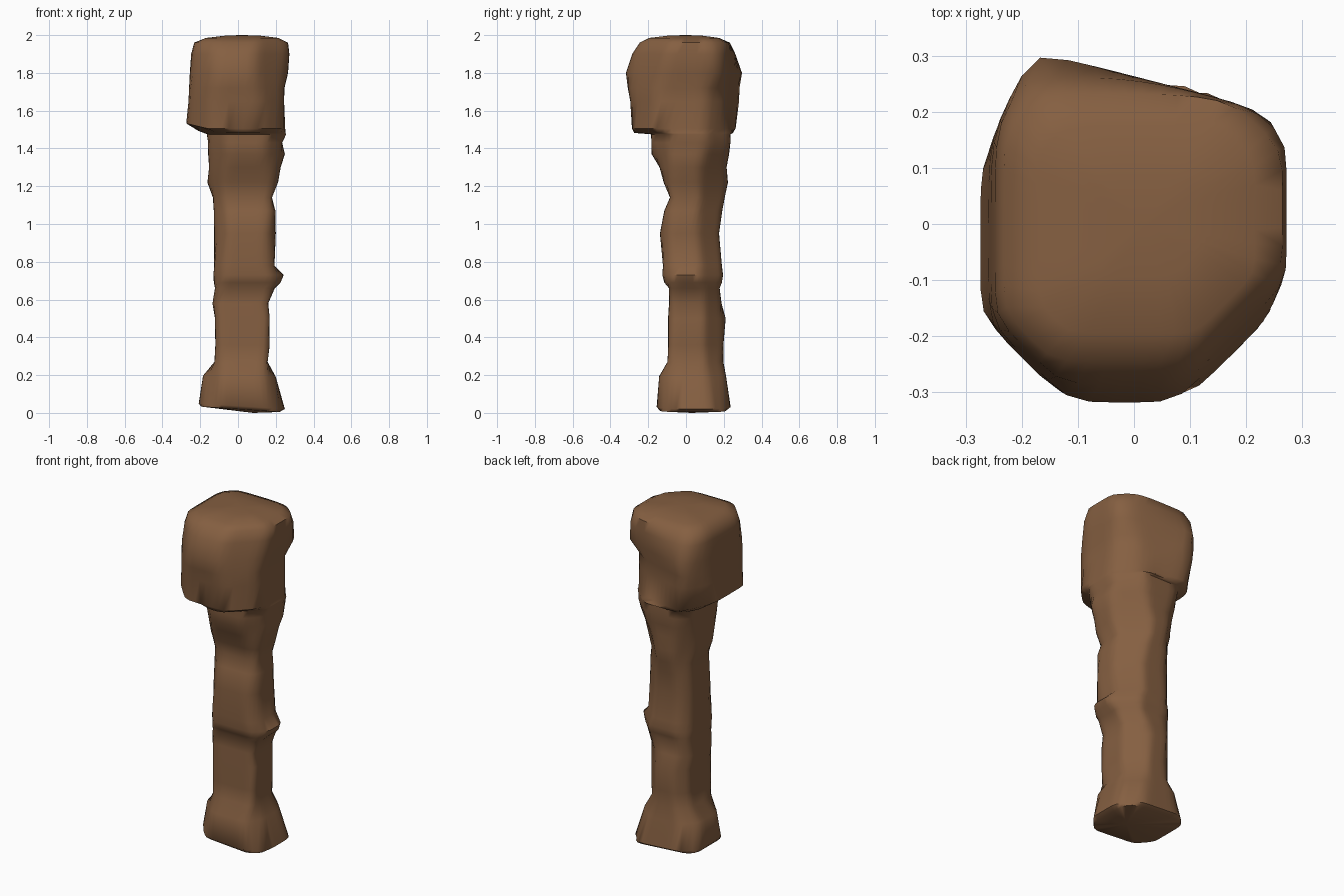
import bpy, bmesh, math

# Silhouette profile: z, left x, right x, front y, back y
RINGS = [
    (0.004, -.195, .220, -.138, .210), (0.022, -.208, .248, -.155, .235),
    (0.19, -.185, .200, -.142, .212), (0.27, -.125, .157, -.098, .198),
    (0.36, -.120, .168, -.094, .198), (0.50, -.122, .168, -.095, .210),
    (0.58, -.135, .160, -.090, .188), (0.66, -.122, .195, -.090, .178),
    (0.69, -.128, .225, -.115, .190), (0.73, -.130, .242, -.125, .196),
    (0.78, -.126, .193, -.122, .190), (0.95, -.126, .200, -.138, .175),
    (1.07, -.128, .198, -.115, .192), (1.14, -.133, .180, -.085, .205),
    (1.22, -.162, .212, -.118, .222), (1.30, -.153, .226, -.140, .215),
    (1.37, -.158, .248, -.182, .228), (1.43, -.158, .234, -.183, .235),
    (1.475, -.165, .255, -.185, .235), (1.482, -.210, .252, -.274, .248),
    (1.505, -.274, .250, -.286, .270), (1.65, -.262, .244, -.295, .325),
    (1.72, -.259, .246, -.308, .325), (1.80, -.255, .265, -.318, .315),
    (1.90, -.248, .272, -.285, .262), (1.96, -.232, .265, -.245, .232),
    (1.985, -.170, .215, -.195, .175), (1.998, -.060, .110, -.090, .080),
]
# Diagonal reach: z, front-left, back-right, front-right, back-left
CORNERS = [
    (0.0, .180, .275, .215, .260), (0.15, .165, .240, .205, .245),
    (0.27, .135, .185, .175, .185), (0.60, .135, .185, .175, .185),
    (0.72, .140, .220, .210, .190), (0.80, .138, .190, .195, .180),
    (1.14, .118, .180, .195, .185), (1.28, .150, .205, .208, .205),
    (1.42, .172, .252, .235, .235), (1.475, .175, .252, .240, .245),
    (1.505, .308, .250, .288, .290), (1.72, .310, .248, .288, .345),
    (1.78, .308, .305, .280, .350), (1.93, .290, .298, .262, .315),
    (1.96, .275, .280, .245, .280), (1.985, .220, .235, .215, .210),
    (2.0, .090, .110, .100, .085),
]
SIDES = 48


def corner_reach(z):
    for a, b in zip(CORNERS, CORNERS[1:]):
        if z <= b[0]:
            t = (z - a[0]) / (b[0] - a[0])
            return [p + (q - p) * t for p, q in zip(a[1:], b[1:])]


def ring_points(z, x0, x1, y0, y1):
    """Softly rounded faceted section bounded by the given extents."""
    fl, br, fr, bl = corner_reach(z)
    cx, cy, s = (x0 + x1) / 2, (y0 + y1) / 2, math.sqrt(0.5)
    planes = [(1, 0, x1), (-1, 0, -x0), (0, 1, y1), (0, -1, -y0),
              (s, s, br), (-s, -s, fl), (s, -s, fr), (-s, s, bl)]
    if z > 1.5:
        # Head: slanted back faces that meet in the back-left bulge
        back = .235 if z < 1.75 else .255
        planes += [(.25, .968, back), (-.905, .425, .297)]
    pts = []
    for i in range(SIDES):
        a = 2 * math.pi * i / SIDES
        c, d = math.cos(a), math.sin(a)
        total = 0
        for nx, ny, h in planes:
            dot = nx * c + ny * d
            if dot > 0:
                total += (dot / max(h - nx * cx - ny * cy, 0.02)) ** 26
        r = total ** (-1 / 26)
        x, y = cx + r * c, cy + r * d
        # Sloping foot, and underside of the head lifted at its left edge
        dz = 0.07 * (0.23 - x) * max(0, 1 - z / 0.25)
        dz += 0.25 * max(0, -x - 0.16) * max(0, 1 - abs(z - 1.5) / 0.15)
        pts.append((x, y, max(z + dz, 0)))
    return pts


# Weathered post: foot, shaft, collar and heavy head in one skin
bm = bmesh.new()
loops = [[bm.verts.new(p) for p in ring_points(*r)] for r in RINGS]
for low, high in zip(loops, loops[1:]):
    for i in range(SIDES):
        j = (i + 1) % SIDES
        bm.faces.new((low[i], low[j], high[j], high[i]))
# Foot underside and flat crown
sole = bm.verts.new((0.08, 0.03, 0.0))
crown = bm.verts.new((0.02, 0, 2.0))
for i in range(SIDES):
    j = (i + 1) % SIDES
    bm.faces.new((loops[0][j], loops[0][i], sole))
    bm.faces.new((loops[-1][i], loops[-1][j], crown))
mesh = bpy.data.meshes.new("weathered_post")
bm.to_mesh(mesh)
bm.free()
post = bpy.data.objects.new("weathered_post", mesh)
bpy.context.collection.objects.link(post)

# Brown earth colour
brown = bpy.data.materials.new("brown")
brown.diffuse_color = (0.235, 0.115, 0.053, 1)
mesh.materials.append(brown)

bpy.context.view_layer.objects.active = post
post.select_set(True)
bpy.ops.object.shade_smooth_by_angle(angle=math.radians(55))
